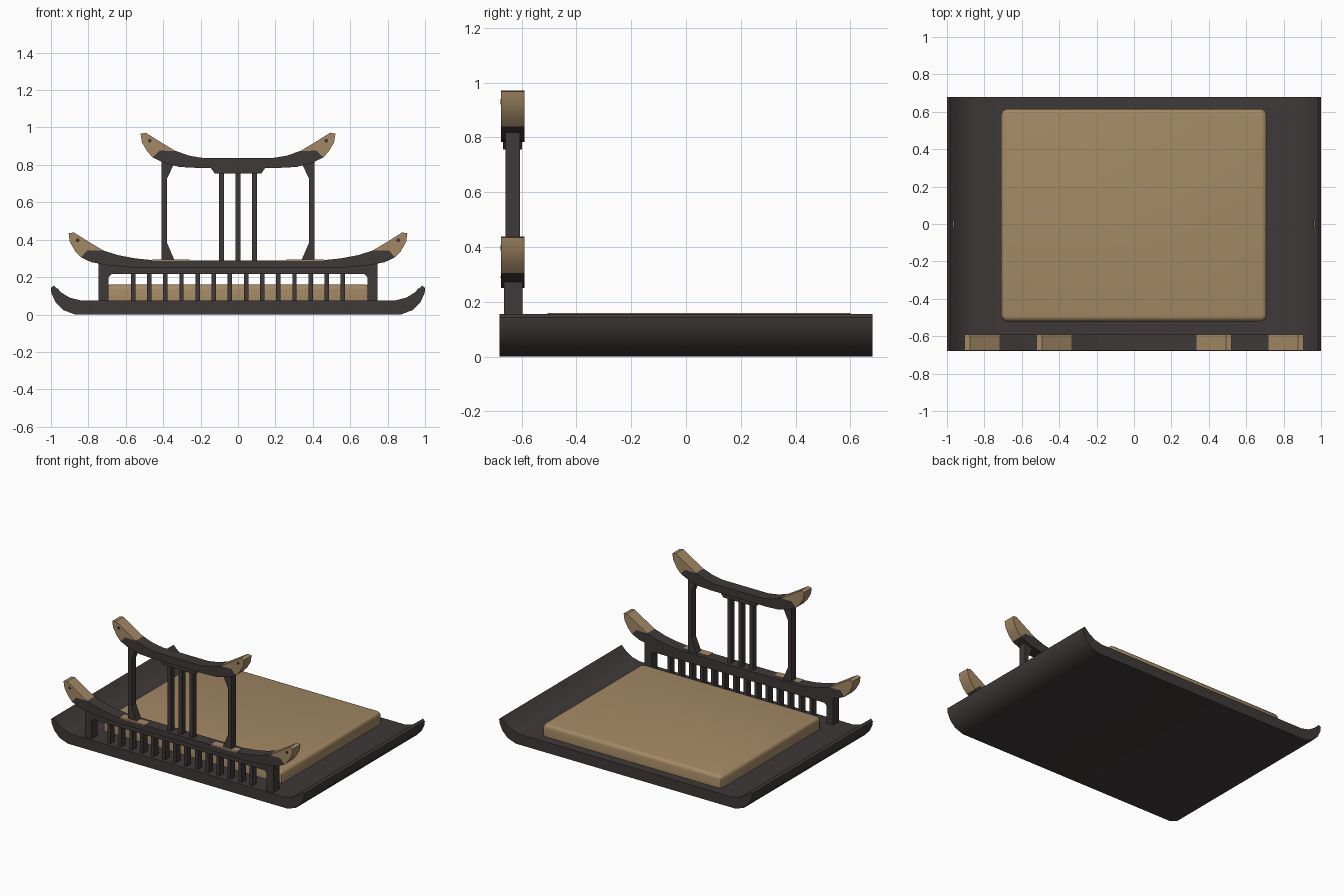
import bpy, bmesh, math

if "Cube" in bpy.data.objects:
    bpy.data.objects.remove(bpy.data.objects["Cube"])


def material(name, rgb):
    m = bpy.data.materials.new(name)
    m.diffuse_color = (*rgb, 1)
    m.use_nodes = True
    m.node_tree.nodes["Principled BSDF"].inputs["Base Color"].default_value = m.diffuse_color
    return m


DARK = material("dark wood", (0.050, 0.041, 0.041))
TAN = material("tan", (0.37, 0.25, 0.13))


def finish(name, bm, mat, smooth=False):
    bmesh.ops.recalc_face_normals(bm, faces=bm.faces[:])
    me = bpy.data.meshes.new(name)
    bm.to_mesh(me)
    bm.free()
    me.materials.append(mat)
    ob = bpy.data.objects.new(name, me)
    bpy.context.collection.objects.link(ob)
    if smooth:
        bpy.ops.object.select_all(action='DESELECT')
        ob.select_set(True)
        bpy.context.view_layer.objects.active = ob
        bpy.ops.object.shade_smooth_by_angle(angle=math.radians(35))
    return ob


def prism(name, pts, y0, y1, mat, smooth=False):
    """Extrude an xz outline from y0 to y1."""
    bm = bmesh.new()
    f = bm.faces.new([bm.verts.new((x, y0, z)) for x, z in pts])
    ext = bmesh.ops.extrude_face_region(bm, geom=[f])
    for v in ext["geom"]:
        if isinstance(v, bmesh.types.BMVert):
            v.co.y = y1
    return finish(name, bm, mat, smooth)


def flip(pts):
    return [(-x, z) for x, z in reversed(pts)]


def pair(name, pts, y0, y1, mat, smooth=False):
    prism(name + "_left", pts, y0, y1, mat, smooth)
    prism(name + "_right", flip(pts), y0, y1, mat, smooth)


def box(name, x0, x1, y0, y1, z0, z1, mat):
    return prism(name, [(x0, z0), (x1, z0), (x1, z1), (x0, z1)], y0, y1, mat)


# base tray with turned-up sides
tray = [(-0.84, 0.075), (-0.90, 0.09), (-0.945, 0.118), (-0.985, 0.155),
        (-1.0, 0.142), (-0.998, 0.115), (-0.975, 0.065), (-0.935, 0.024), (-0.87, 0.0)]
prism("base_tray", tray + flip(tray), -0.68, 0.68, DARK, True)

# mattress with rounded rim
bm = bmesh.new()
bmesh.ops.create_cube(bm, size=1)
for v in bm.verts:
    v.co = (v.co.x * 1.42, v.co.y * 1.135 + 0.0475, 0.115 + v.co.z * 0.09)
bmesh.ops.bevel(bm, geom=[e for e in bm.edges if abs(e.verts[0].co.z - e.verts[1].co.z) > 0.01],
                offset=0.03, segments=2, affect='EDGES', profile=0.5)
bmesh.ops.bevel(bm, geom=[e for e in bm.edges if all(v.co.z > 0.15 for v in e.verts)],
                offset=0.025, segments=3, affect='EDGES', profile=0.5)
finish("mattress", bm, TAN, True)

# tiny inlays on the tray sides
for s, n in ((-1, "left"), (1, "right")):
    box("tray_inlay_" + n, s * 0.963 - 0.004, s * 0.963 + 0.004, -0.02, 0.02, 0.126, 0.139, TAN)

# curved beams: lower and upper share the same horn-shaped ends
Y0, Y1 = -0.675, -0.59


def beam(name, dx, dz, dark):
    prism(name, dark + flip(dark), Y0, Y1, DARK, True)
    tip = [(-0.906, 0.434), (-0.878, 0.439), (-0.80, 0.390), (-0.72, 0.342),
           (-0.805, 0.343), (-0.840, 0.306), (-0.870, 0.338), (-0.899, 0.388)]
    pair(name + "_tip", [(x + dx, z + dz) for x, z in tip], Y0, Y1, TAN, True)
    # small dark studs in the tip faces
    for s, n in ((-1, "left"), (1, "right")):
        cx, cz = s * (-0.857 + dx), 0.397 + dz
        hexa = [(cx + 0.011 * math.cos(i * math.pi / 3), cz + 0.011 * math.sin(i * math.pi / 3))
                for i in range(6)]
        prism(name + "_stud_" + n, hexa, Y0 - 0.002, Y0 + 0.002, DARK)


beam("lower_beam", 0, 0,
     [(-0.45, 0.29), (-0.55, 0.30), (-0.64, 0.317), (-0.72, 0.342), (-0.805, 0.343),
      (-0.840, 0.306), (-0.785, 0.28), (-0.69, 0.262), (-0.55, 0.25)])
beam("upper_beam", 0.385, 0.533,
     [(-0.18, 0.836), (-0.26, 0.849), (-0.335, 0.875), (-0.42, 0.876),
      (-0.455, 0.839), (-0.395, 0.811), (-0.313, 0.789), (-0.22, 0.784)])

# lower frame: posts and top rail with softened corners
frame = [(-0.745, 0.275), (-0.745, 0.07), (-0.692, 0.07), (-0.692, 0.2), (-0.675, 0.217)]
prism("lower_frame", frame + flip(frame), -0.665, -0.597, DARK)

# balusters
for i in range(14):
    x = -0.561 + i * 1.122 / 13
    box(f"baluster_{i + 1}", x - 0.012, x + 0.012, -0.655, -0.607, 0.07, 0.23, DARK)

# upper posts with corner brackets
pair("upper_post", [(-0.41, 0.28), (-0.335, 0.28), (-0.380, 0.385), (-0.380, 0.725),
                    (-0.345, 0.80), (-0.345, 0.83), (-0.41, 0.83)], -0.658, -0.606, DARK)

# tan strips under the upper posts
pair("post_strip", [(-0.46, 0.287), (-0.26, 0.287), (-0.26, 0.294), (-0.46, 0.294)],
     -0.676, -0.62, TAN)

# centre slats and their head plate
for i, x in enumerate((-0.088, 0, 0.088)):
    box(f"centre_slat_{i + 1}", x - 0.014, x + 0.014, -0.652, -0.612, 0.28, 0.78, DARK)
prism("slat_head", [(-0.15, 0.79), (-0.125, 0.755), (0.125, 0.755), (0.15, 0.79)],
      -0.667, -0.598, DARK)
